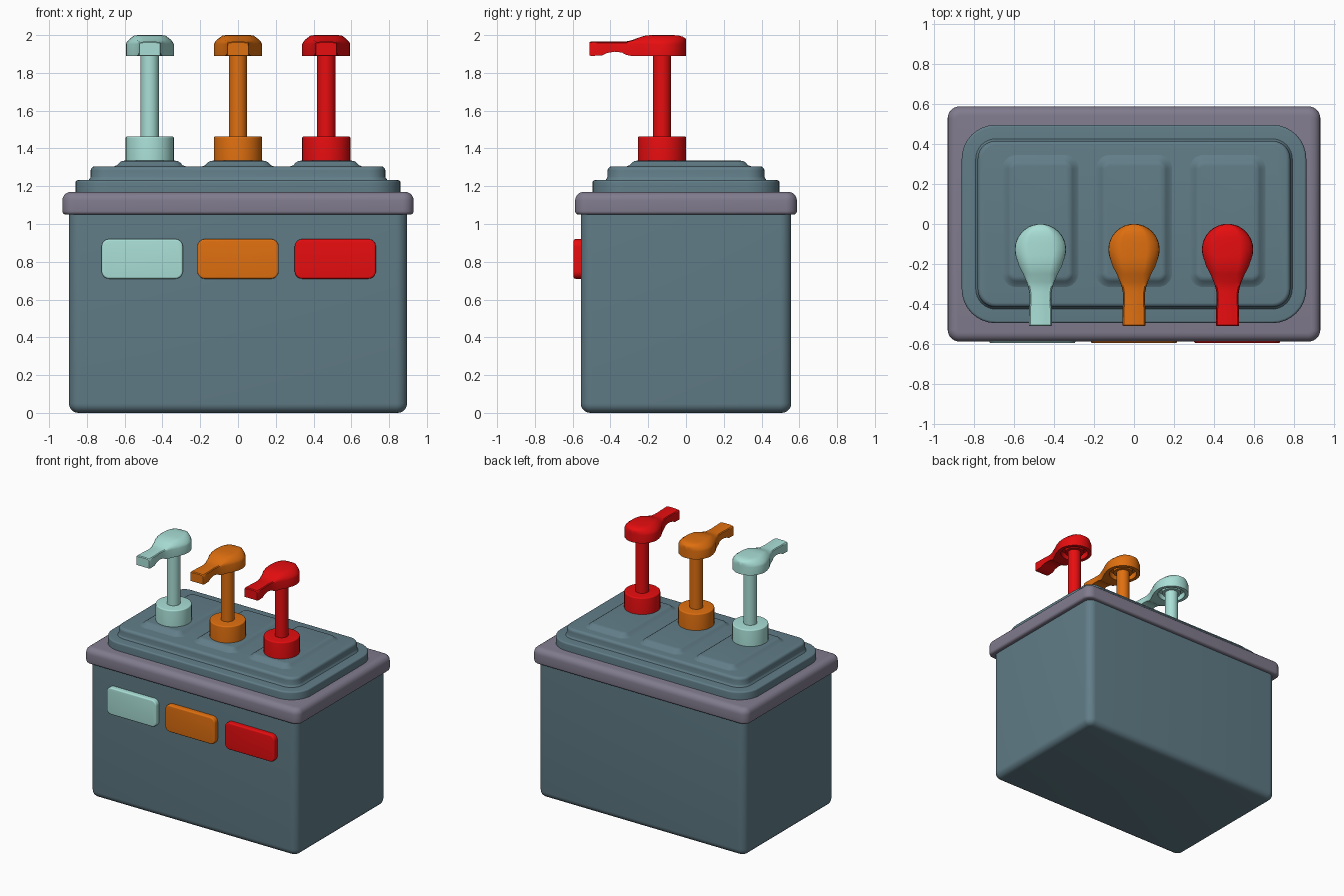
import bpy, bmesh
from math import sin, cos, pi, radians

if "Cube" in bpy.data.objects:
    bpy.data.objects.remove(bpy.data.objects["Cube"])


def material(name, rgb):
    m = bpy.data.materials.new(name)
    m.diffuse_color = (*rgb, 1)
    m.use_nodes = True
    m.node_tree.nodes["Principled BSDF"].inputs["Base Color"].default_value = m.diffuse_color
    return m


SLATE = material("slate", (0.12, 0.205, 0.245))
RIM = material("rim_grey", (0.22, 0.20, 0.27))
COLOURS = [material("mint", (0.40, 0.74, 0.68)),
           material("orange", (0.74, 0.16, 0.005)),
           material("red", (0.80, 0.004, 0.005))]


def shade(ob, angle=35):
    ob.data.shade_smooth()
    ob.data.set_sharp_from_angle(angle=radians(angle))


def skin(name, loops, mat):
    """Join a stack of equal-length point loops into a closed solid."""
    bm = bmesh.new()
    rings = [[bm.verts.new(p) for p in loop] for loop in loops]
    n = len(rings[0])
    for a, b in zip(rings, rings[1:]):
        for i in range(n):
            bm.faces.new((a[i], a[(i + 1) % n], b[(i + 1) % n], b[i]))
    bm.faces.new(rings[0][::-1])
    bm.faces.new(rings[-1])
    bmesh.ops.remove_doubles(bm, verts=bm.verts, dist=1e-5)
    bmesh.ops.recalc_face_normals(bm, faces=bm.faces)
    me = bpy.data.meshes.new(name)
    bm.to_mesh(me)
    bm.free()
    ob = bpy.data.objects.new(name, me)
    bpy.context.collection.objects.link(ob)
    me.materials.append(mat)
    shade(ob)
    return ob


def rounded(hx, hy, r, inset, seg=8):
    """Rounded rectangle outline (a circle when hx = hy = r)."""
    hx, hy, r = hx - inset, hy - inset, max(r - inset, 0.004)
    pts = []
    for k, (sx, sy) in enumerate([(1, 1), (-1, 1), (-1, -1), (1, -1)]):
        for i in range(seg + 1):
            a = (k + i / seg) * pi / 2
            pts.append((sx * (hx - r) + r * cos(a), sy * (hy - r) + r * sin(a)))
    return pts


def arc(z0, z1, r0, r1, base=0.0, seg=5):
    """Layers (inset, z) of a slab with bottom radius r0 and top radius r1."""
    steps = [i / seg * pi / 2 for i in range(seg + 1)]
    out = [(base + r0 * (1 - sin(a)), z0 + r0 * (1 - cos(a))) for a in steps] if r0 else [(base, z0)]
    out += [(base + r1 * (1 - cos(a)), z1 - r1 * (1 - sin(a))) for a in steps] if r1 else [(base, z1)]
    return out


def slab(name, hx, hy, r, layers, mat, cx=0, cy=0):
    return skin(name, [[(x + cx, y + cy, z) for x, y in rounded(hx, hy, r, d)]
                       for d, z in layers], mat)


# Container body, rim and stepped lid
slab("body", 0.895, 0.557, 0.06, arc(0, 1.10, 0.05, 0), SLATE)
slab("rim", 0.93, 0.587, 0.06, arc(1.05, 1.17, 0.018, 0.045), RIM)
slab("lid", 0.86, 0.495, 0.17,
     arc(1.15, 1.232, 0, 0.012) + [(0.07, 1.234), (0.078, 1.245)]
     + arc(1.25, 1.305, 0, 0.022, 0.08), SLATE)

# Pump head stations: y, half width, underside z, top z
HEAD = [(-0.51, 0.055, 1.893, 1.962), (-0.503, 0.058, 1.89, 1.967),
        (-0.445, 0.058, 1.892, 1.966), (-0.42, 0.057, 1.905, 1.966),
        (-0.38, 0.054, 1.912, 1.966), (-0.34, 0.056, 1.908, 1.966),
        (-0.315, 0.061, 1.895, 1.967), (-0.29, 0.069, 1.89, 1.972),
        (-0.25, 0.086, 1.89, 1.987), (-0.21, 0.107, 1.89, 1.999)]
HEAD += [(-0.127 - 0.127 * cos(a), 0.127 * sin(a), 1.89, 2.0 - 0.02 * max(0, -cos(a)) ** 6)
         for a in [radians(d) for d in (75, 90, 105, 120, 135, 150, 162, 173)]]


def head_section(x, y, w, b, t):
    sh = min(t - 0.004, 1.968)
    side = [(w, b), (w, sh - 0.016), (0.96 * w, sh - 0.004), (0.86 * w, sh + 0.3 * (t - sh)),
            (0.66 * w, t - 0.003), (0.5 * w, t)]
    pts = side + [(-u, z) for u, z in side[::-1]]
    return [(x + u, y, z) for u, z in pts]


def pump(x, mat):
    y = -0.127
    slab("pump_collar", 0.128, 0.128, 0.128, arc(1.32, 1.463, 0, 0.008), mat, x, y)
    slab("pump_stem", 0.048, 0.048, 0.048, [(0, 1.44), (0, 1.96)], mat, x, y)
    slab("pump_socket", 0.07, 0.07, 0.07, [(0, 1.90), (0, 1.96)], mat, x, y)
    head = skin("pump_head", [head_section(x, *s) for s in HEAD], mat)
    # Hollow underside of the head
    cutter = slab("cutter", 0.1, 0.1, 0.1, [(0, 1.85), (0, 1.935)], mat, x, y)
    cutter.hide_render = True
    mod = head.modifiers.new("hollow", 'BOOLEAN')
    mod.object, mod.operation, mod.solver = cutter, 'DIFFERENCE', 'EXACT'
    bpy.context.view_layer.objects.active = head
    bpy.ops.object.modifier_apply(modifier=mod.name)
    bpy.data.objects.remove(cutter)
    shade(head)


# Raised pads, pumps and front labels
for px, lx, mat in zip((-0.467, 0, 0.467), (-0.507, 0, 0.515), COLOURS):
    slab("lid_pad", 0.19, 0.33, 0.07,
         [(0, 1.295), (0, 1.305), (0.016, 1.311), (0.03, 1.326), (0.042, 1.333), (0.055, 1.335)],
         SLATE, px, 0.015)
    pump(px, mat)
    label = slab("label", 0.215, 0.105, 0.04, arc(0, 0.055, 0, 0.01), mat)
    label.rotation_euler = (pi / 2, 0, 0)
    label.location = (lx, -0.54, 0.815)
